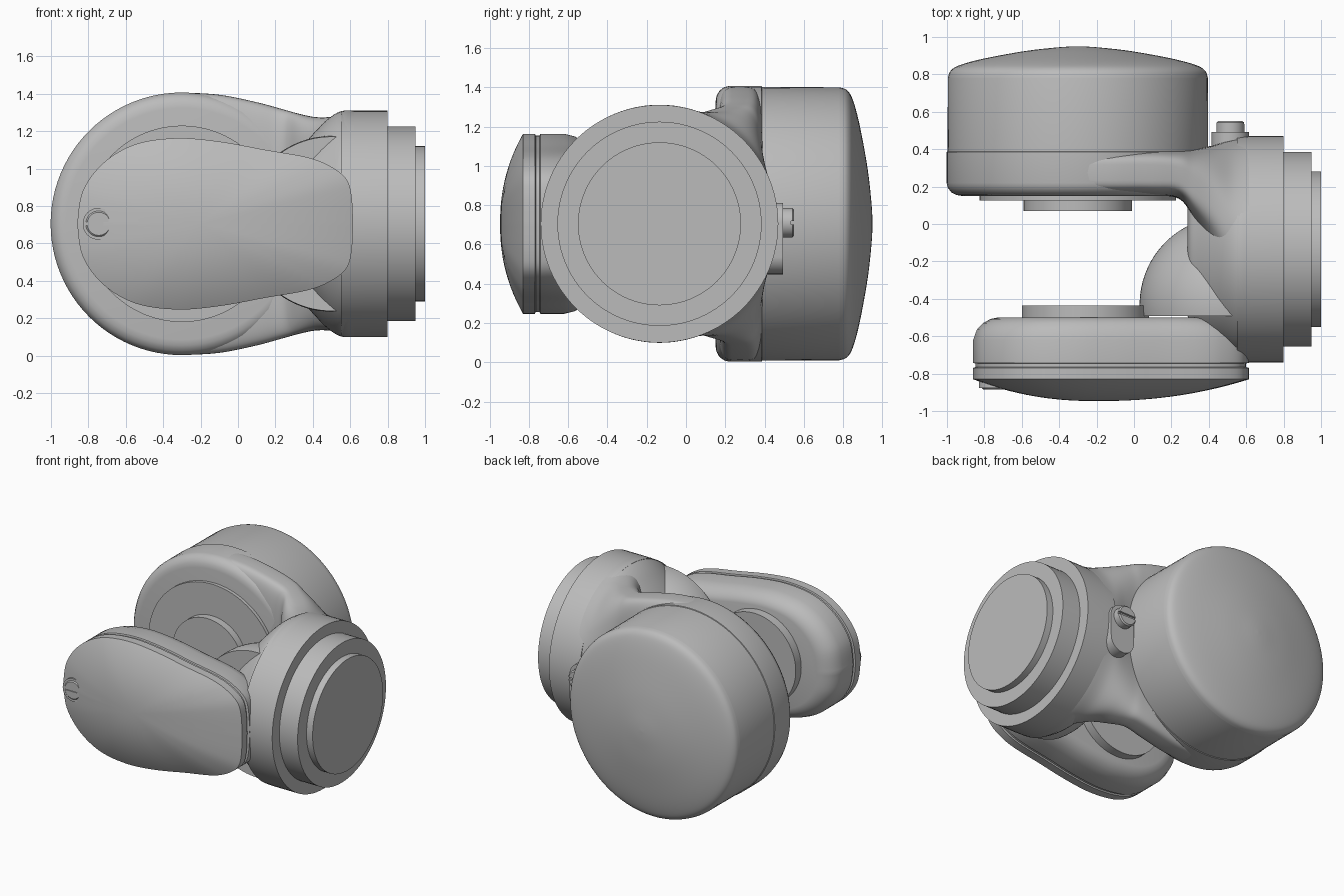
import bpy, bmesh, math
from mathutils import Vector

cube = bpy.data.objects.get("Cube")
if cube:
    bpy.data.objects.remove(cube, do_unlink=True)

grey = bpy.data.materials.new("satin grey")
grey.use_nodes = True
grey.diffuse_color = (0.5, 0.5, 0.5, 1)
grey.node_tree.nodes["Principled BSDF"].inputs["Base Color"].default_value = (0.5, 0.5, 0.5, 1)

MID = 0.705       # height of both main axes
MOTOR_X = -0.3    # motor axis runs along y
COLLAR_Y = -0.135  # collar axis runs along x
SEG = 96


def skin(name, rings, angle=28):
    """Join equal-length point rings into a capped, smooth-shaded solid."""
    bm = bmesh.new()
    loops = [[bm.verts.new(p) for p in ring] for ring in rings]
    n = len(loops[0])
    for a, b in zip(loops, loops[1:]):
        for i in range(n):
            j = (i + 1) % n
            bm.faces.new((a[i], a[j], b[j], b[i]))
    bm.faces.new(loops[0])
    bm.faces.new(loops[-1])
    bmesh.ops.recalc_face_normals(bm, faces=bm.faces)
    mesh = bpy.data.meshes.new(name)
    bm.to_mesh(mesh)
    bm.free()
    mesh.materials.append(grey)
    obj = bpy.data.objects.new(name, mesh)
    bpy.context.collection.objects.link(obj)
    bpy.ops.object.select_all(action='DESELECT')
    obj.select_set(True)
    bpy.context.view_layer.objects.active = obj
    bpy.ops.object.shade_smooth_by_angle(angle=math.radians(angle))
    return obj


def circle(n=SEG):
    return [(math.cos(2 * math.pi * i / n), math.sin(2 * math.pi * i / n)) for i in range(n)]


def lathe_y(name, x, z, profile):
    return skin(name, [[(x + r * c, y, z + r * s) for c, s in circle()] for y, r in profile])


def lathe_x(name, profile, flat=1.0):
    return skin(name, [[(x, COLLAR_Y + r * c, MID + r * s) for c, s in circle()]
                       for x, r in profile])


def spline(points, steps=6):
    """Smooth curve through the given tuples of any size."""
    pts = [Vector(p) for p in points]
    out = []
    for i in range(len(pts) - 1):
        p0, p1 = pts[max(i - 1, 0)], pts[i]
        p2, p3 = pts[i + 1], pts[min(i + 2, len(pts) - 1)]
        for k in range(steps):
            t = k / steps
            out.append(p1 + 0.5 * t * ((p2 - p0) + t * ((2 * p0 - 5 * p1 + 4 * p2 - p3)
                                       + t * (3 * (p1 - p2) + p3 - p0))))
    return out + [pts[-1]]


# Motor housing: rounded drum with a domed back
dome = spline([(0.78, 0.695), (0.82, 0.68), (0.85, 0.63), (0.885, 0.5),
               (0.925, 0.28), (0.945, 0.1), (0.95, 0.004)], 5)
lathe_y("motor_housing", MOTOR_X, MID,
        [(0.15, 0.62), (0.155, 0.65), (0.17, 0.678), (0.195, 0.696), (0.22, 0.702),
         (0.385, 0.702), (0.387, 0.697)] + [tuple(p) for p in dome])
lathe_y("motor_disc", MOTOR_X, MID, [(0.125, 0.525), (0.2, 0.525)])
lathe_y("motor_hub", MOTOR_X, MID, [(0.07, 0.29), (0.2, 0.29)])

# Rear arm: flat plate that swells into the round collar
# station: x, inner y, outer y, half height, roundness exponent
stations = spline([(-0.3, 0.15, 0.4, 0.702, 5), (-0.1, 0.15, 0.4, 0.69, 5),
                   (0.1, 0.15, 0.4, 0.65, 5), (0.24, 0.135, 0.395, 0.612, 4.5),
                   (0.32, 0.03, 0.4, 0.59, 3.6), (0.42, -0.15, 0.42, 0.57, 2.8),
                   (0.52, -0.45, 0.45, 0.575, 2.2), (0.62, -0.735, 0.468, 0.604, 2)], 5)
rings = []
for x, y0, y1, half, power in stations:
    e = 2 / power
    rings.append([(x, (y0 + y1) / 2 + (y1 - y0) / 2 * math.copysign(abs(c) ** e, c),
                   MID + half * math.copysign(abs(s) ** e, s)) for c, s in circle()])
skin("rear_arm", rings, 50)

# Fork body: rounded shoulder flattened at its inner end
rings = []
for x, wide, high in spline([(0.285, 0.34, 0.3), (0.3, 0.43, 0.36), (0.34, 0.475, 0.41),
                             (0.41, 0.52, 0.49), (0.48, 0.55, 0.56), (0.55, 0.59, 0.602),
                             (0.62, 0.605, 0.605)], 4):
    rings.append([(x, COLLAR_Y + wide * c, MID + high * s) for c, s in circle()])
skin("fork_body", rings, 40)

# Ball-shaped knuckle on the inside of the fork
lathe_y("inner_knuckle", 0.5, MID,
        [(-0.43 + 0.47 * math.sin(a), max(0.47 * math.cos(a), 0.003))
         for a in [math.pi * (i / 24 - 0.5) * 0.5 + math.pi / 4 for i in range(-2, 25)]
         if a <= math.pi / 2])

# Stepped collar
lathe_x("collar", [(0.55, 0.603), (0.62, 0.605), (0.8, 0.605)])
lathe_x("collar_step", [(0.7, 0.52), (0.95, 0.52)])
lathe_x("output_flange", [(0.9, 0.415), (1.0, 0.415)])

# Front arm: teardrop outline, mirrored top to bottom
upper = spline([(-0.86, 0), (-0.83, 0.175), (-0.72, 0.325), (-0.55, 0.425), (-0.33, 0.458),
                (-0.1, 0.44), (0.15, 0.395), (0.36, 0.358), (0.48, 0.315), (0.575, 0.245),
                (0.607, 0.15), (0.615, 0)], 6)
outline = [(x, z) for x, z in upper] + [(x, -z) for x, z in reversed(upper[1:-1])]
CENTRE = -0.2


def teardrop(y, scale):
    return [(CENTRE + (x - CENTRE) * scale, y, MID + z * scale) for x, z in outline]


skin("front_arm", [teardrop(y, s) for y, s in
                   [(-0.5, 0.8), (-0.508, 0.86), (-0.53, 0.92), (-0.565, 0.97), (-0.62, 1),
                    (-0.742, 1), (-0.746, 0.98), (-0.8, 0.98)]])

# Domed cover over the front arm
crown = [(-0.83 - 0.117 * (1 - s ** 2.2), s)
         for s in [math.cos(math.pi / 2 * i / 16) for i in range(16)]]
skin("front_cover", [teardrop(y, s) for y, s in
                     [(-0.765, 0.98), (-0.769, 1)] + crown + [(-0.947, 0.01)]], 35)
lathe_y("front_hub", -0.26, MID, [(-0.435, 0.34), (-0.55, 0.34)])


def slotted_screw(name, x, y, z, radius, depth, out):
    """Round screw head along y with a slot cut across its outer face."""
    head = lathe_y(name, x, z, [(y, radius), (y + out * (depth - 0.008), radius),
                                (y + out * depth, radius * 0.88)])
    bpy.ops.mesh.primitive_cube_add(size=1, location=(x, y + out * depth, z))
    slot = bpy.context.object
    slot.name = name + "_slot_cutter"
    slot.scale = (radius * 3, 0.03, radius * 0.25)
    slot.hide_render = True
    slot.hide_set(True)
    cut = head.modifiers.new("slot", 'BOOLEAN')
    cut.object = slot
    cut.solver = 'EXACT'


# Screws and the oblong boss on the back of the collar
lathe_y("cover_screw_washer", -0.745, MID, [(-0.8, 0.085), (-0.878, 0.085)])
slotted_screw("cover_screw", -0.745, -0.85, MID, 0.07, 0.035, -1)

boss = [(0.515 + 0.1 * c, 0.63 + 0.1 * s + math.copysign(0.082, s)) for c, s in circle(48)]
skin("screw_boss", [[(x, y, z) for x, z in boss] for y in (0.38, 0.493)])
slotted_screw("boss_screw", 0.515, 0.47, 0.71, 0.075, 0.08, 1)
